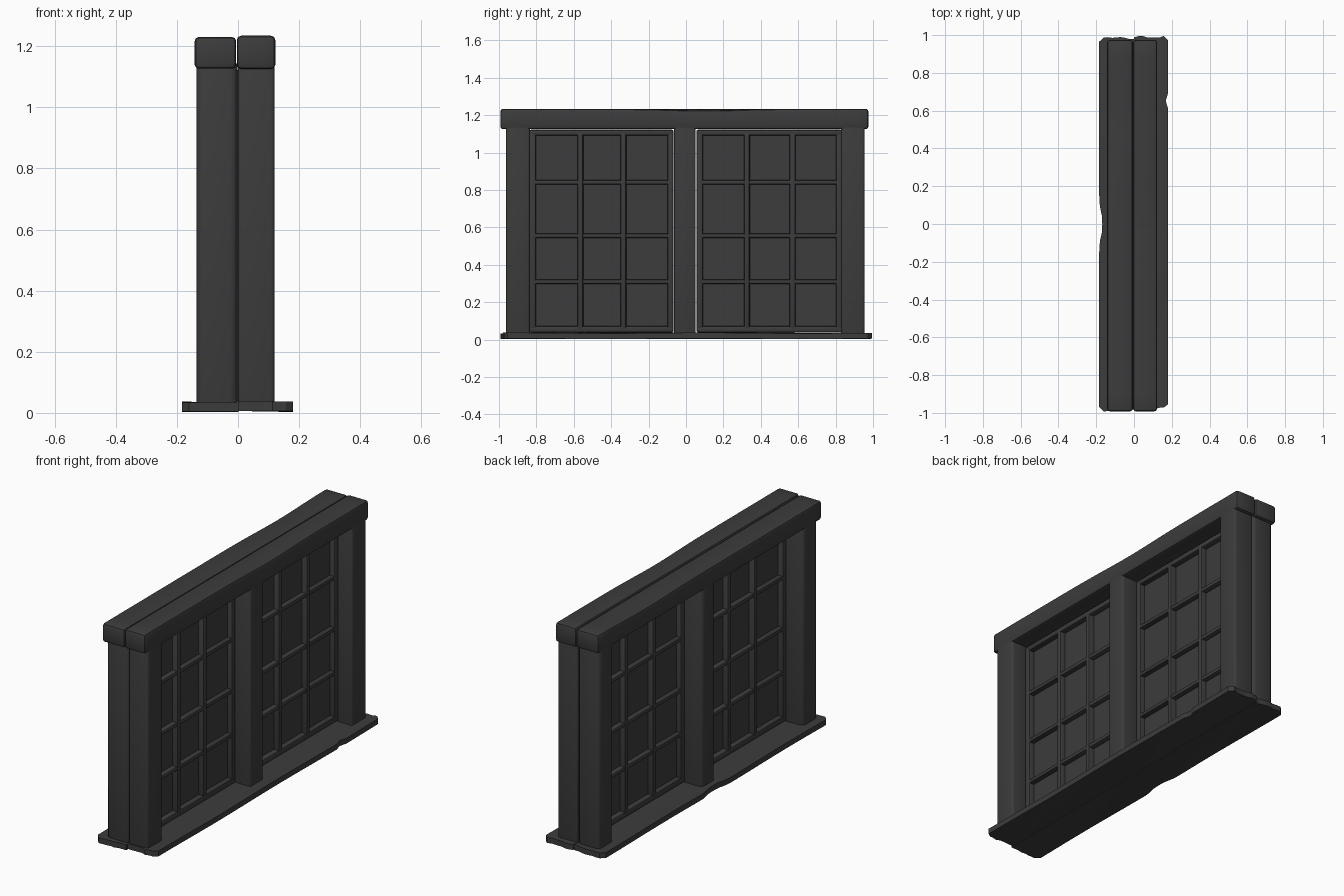
import bpy, bmesh, math, random
from mathutils import Vector

random.seed(4)
cube = bpy.data.objects.get("Cube")
if cube:
    bpy.data.objects.remove(cube, do_unlink=True)

mat = bpy.data.materials.new("charcoal wood")
mat.use_nodes = True
COLOUR = (0.045, 0.045, 0.045, 1)
mat.diffuse_color = COLOUR
mat.node_tree.nodes["Principled BSDF"].inputs["Base Color"].default_value = COLOUR


def finish(name, bm):
    """Turn a bmesh into a shaded object with the wood material."""
    bmesh.ops.recalc_face_normals(bm, faces=bm.faces[:])
    mesh = bpy.data.meshes.new(name)
    bm.to_mesh(mesh)
    bm.free()
    mesh.materials.append(mat)
    obj = bpy.data.objects.new(name, mesh)
    bpy.context.collection.objects.link(obj)
    bpy.ops.object.select_all(action='DESELECT')
    obj.select_set(True)
    bpy.context.view_layer.objects.active = obj
    bpy.ops.object.shade_smooth_by_angle(angle=math.radians(35))


def block(name, x, y, z, bevel=0.008, segments=2, cuts=0, shape=None):
    """Bevelled timber between (min, max) ranges, optionally sliced along y and reshaped."""
    bm = bmesh.new()
    bmesh.ops.create_cube(bm, size=1)
    lo, hi = Vector((x[0], y[0], z[0])), Vector((x[1], y[1], z[1]))
    for v in bm.verts:
        v.co = Vector([lo[i] + (v.co[i] + 0.5) * (hi[i] - lo[i]) for i in range(3)])
    bmesh.ops.bevel(bm, geom=bm.edges[:], offset=bevel, segments=segments,
                    profile=0.5, affect='EDGES', clamp_overlap=True)
    for k in range(1, cuts + 1):
        at = y[0] + (y[1] - y[0]) * k / (cuts + 1)
        bmesh.ops.bisect_plane(bm, geom=bm.verts[:] + bm.edges[:] + bm.faces[:],
                               plane_co=(0, at, 0), plane_no=(0, 1, 0))
    if shape:
        for v in bm.verts:
            shape(v.co)
    finish(name, bm)


def worn_cap(co):
    # Outer top edges are worn down in one stretch of each half
    if co.z > 1.19 and abs(co.x) > 0.08:
        middle = 0.55 if co.x < 0 else 0.1
        co.z -= 0.009 * math.exp(-((co.y - middle) / 0.25) ** 2)


def base_plank(name, x, y, notch_y, notch_width, depth):
    """Thin floor board with ragged ends and one worn notch in the outer edge."""
    side = 1 if x[1] > 0.1 else -1
    steps, rag = 48, 7
    outer = x[1] if side > 0 else x[0]
    inner = x[0] if side > 0 else x[1]
    outline = []
    for i in range(steps + 1):
        py = y[0] + 0.025 + (y[1] - y[0] - 0.05) * i / steps
        bite = depth * math.exp(-((py - notch_y) / notch_width) ** 4)
        outline.append((outer - side * bite, py))
    for end, order in ((y[1], 1), (y[0], -1)):
        for i in range(1, rag + 1):
            t = i / (rag + 1) if order > 0 else 1 - i / (rag + 1)
            outline.append((outer + (inner - outer) * t, end - order * random.uniform(0, 0.012)))
        if order > 0:
            outline += [(inner, y[1] - 0.01), (inner, y[0] + 0.01)]
    bm = bmesh.new()
    face = bm.faces.new([bm.verts.new((px, py, 0.005)) for px, py in outline])
    top = bmesh.ops.extrude_face_region(bm, geom=[face])
    verts = [g for g in top["geom"] if isinstance(g, bmesh.types.BMVert)]
    bmesh.ops.translate(bm, verts=verts, vec=(0, 0, 0.03))
    for v in bm.verts:
        v.co.z += 0.002 * math.sin(6 * v.co.y + side)
    bmesh.ops.triangulate(bm, faces=[f for f in bm.faces if len(f.verts) > 4])
    finish(name, bm)


# Floor boards
base_plank("base_board_right", (-0.184, 0.001), (-0.993, 0.99), 0.0, 0.08, 0.016)
base_plank("base_board_left", (0.001, 0.18), (-0.98, 0.998), 0.65, 0.025, 0.012)

# Top rail in two halves
block("cap_right", (-0.142, -0.006), (-0.992, 0.975), (1.126, 1.23), 0.014, 2, 20, worn_cap)
block("cap_left", (-0.004, 0.122), (-0.992, 0.975), (1.125, 1.234), 0.014, 2, 20, worn_cap)

# Posts, each a pair of timbers let into the rail and the floor
for label, y in (("front", (-0.962, -0.835)), ("centre", (-0.063, 0.052)), ("back", (0.83, 0.955))):
    block(label + "_post_right", (-0.135, -0.002), y, (0.012, 1.155), 0.022, 3)
    block(label + "_post_left", (0.0, 0.12), y, (0.012, 1.155), 0.012, 3)

# Lattice windows, built symmetrically through the wall and set deep between the posts
for label, y0, y1, bars in (("front", -0.838, -0.066, (-0.565, -0.335)),
                            ("back", 0.055, 0.835, (0.325, 0.57))):
    block(label + "_panel", (-0.004, 0.004), (y0, y1), (0.045, 1.115), 0.001, 1)
    for end, z in (("bottom", (0.038, 0.072)), ("top", (1.09, 1.122))):
        block(f"{label}_frame_{end}", (-0.034, 0.034), (y0, y1), z, 0.01)
    for end, y in (("near", (y0, y0 + 0.036)), ("far", (y1 - 0.034, y1))):
        block(f"{label}_frame_{end}", (-0.034, 0.034), y, (0.045, 1.115), 0.01)
    for i, y in enumerate(bars):
        block(f"{label}_upright_bar_{i}", (-0.036, 0.036), (y - 0.016, y + 0.016), (0.05, 1.11), 0.011)
    for i, z in enumerate((0.31, 0.555, 0.84)):
        block(f"{label}_cross_bar_{i}", (-0.032, 0.032), (y0 + 0.02, y1 - 0.02), (z - 0.012, z + 0.012), 0.009)
